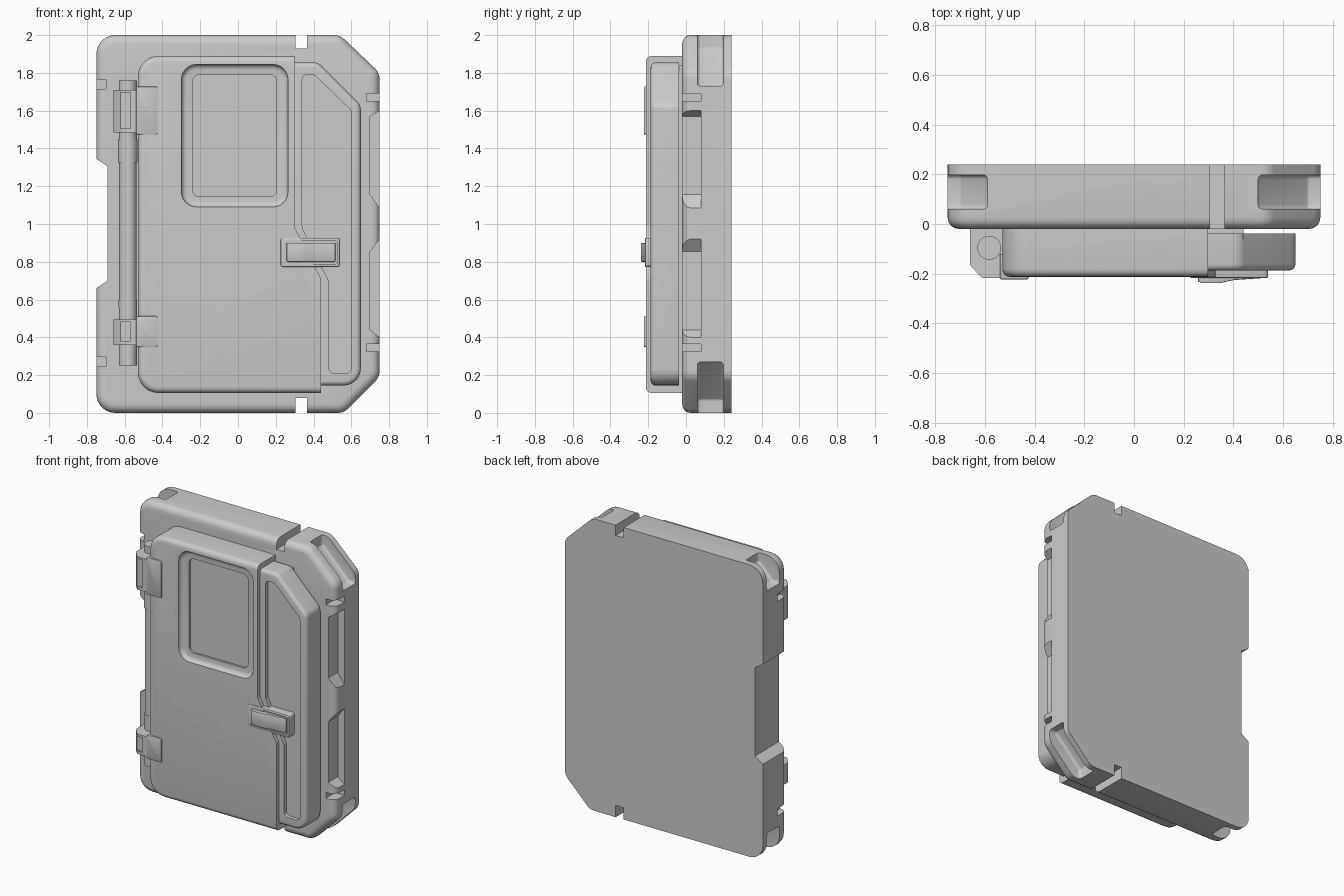
import bpy, bmesh, math
from mathutils import Vector

if "Cube" in bpy.data.objects:
    bpy.data.objects.remove(bpy.data.objects["Cube"])


def fillet(pts, n=6):
    """Round polygon corners given as (u, v, radius)."""
    out = []
    for i, p in enumerate(pts):
        c = Vector(p[:2])
        r = p[2] if len(p) > 2 else 0
        if r == 0:
            out.append(c)
            continue
        d1 = (Vector(pts[i - 1][:2]) - c).normalized()
        d2 = (Vector(pts[(i + 1) % len(pts)][:2]) - c).normalized()
        half = d1.angle(d2) / 2
        centre = c + (d1 + d2).normalized() * (r / math.sin(half))
        a = c + d1 * (r / math.tan(half)) - centre
        b = c + d2 * (r / math.tan(half)) - centre
        sweep = a.angle(b)
        for k in range(n + 1):
            t = k / n
            out.append(centre + (a * math.sin((1 - t) * sweep) + b * math.sin(t * sweep)) / math.sin(sweep))
    return out


def rect(x0, x1, z0, z1, r=0):
    return [(x0, z0, r), (x1, z0, r), (x1, z1, r), (x0, z1, r)]


def prism(name, pts, lo, hi, axis='y', bevel=0, ends=('lo',), seg=4):
    """Extrude a rounded profile along y or z, rounding the chosen end rims."""
    put = (lambda p, w: (p.x, w, p.y)) if axis == 'y' else (lambda p, w: (p.x, p.y, w))
    outline = fillet(pts)
    bm = bmesh.new()
    a = [bm.verts.new(put(p, lo)) for p in outline]
    b = [bm.verts.new(put(p, hi)) for p in outline]
    caps = {'lo': bm.faces.new(a), 'hi': bm.faces.new(b[::-1])}
    n = len(a)
    for i in range(n):
        j = (i + 1) % n
        bm.faces.new((a[i], b[i], b[j], a[j]))
    bmesh.ops.recalc_face_normals(bm, faces=bm.faces)
    if bevel:
        edges = [e for k in ends for e in caps[k].edges]
        bmesh.ops.bevel(bm, geom=edges, offset=bevel, offset_type='OFFSET', segments=seg,
                        profile=0.5, affect='EDGES', clamp_overlap=False)
        bmesh.ops.recalc_face_normals(bm, faces=bm.faces)
    me = bpy.data.meshes.new(name)
    bm.to_mesh(me)
    bm.free()
    ob = bpy.data.objects.new(name, me)
    bpy.context.collection.objects.link(ob)
    return ob


def select(ob):
    bpy.ops.object.select_all(action='DESELECT')
    ob.select_set(True)
    bpy.context.view_layer.objects.active = ob


def cut(ob, *args, **kw):
    """Subtract a prism from an object."""
    c = prism('cutter', *args, **kw)
    c.hide_render = True
    m = ob.modifiers.new('cut', 'BOOLEAN')
    m.operation, m.solver, m.object = 'DIFFERENCE', 'EXACT', c
    select(ob)
    bpy.ops.object.modifier_apply(modifier=m.name)
    bpy.data.objects.remove(c, do_unlink=True)


# Wall frame block
body = prism('wall_frame', [(-.75, 0, .1), (.56, 0, .08), (.75, .19, .08), (.75, 1.8, .08),
                            (.54, 2, .08), (-.75, 2, .1)], -.02, .24, bevel=.045)
# Full-depth cuts: top and bottom notches, left grip cutout
cut(body, rect(.305, .365, 1.93, 2.1), -.2, .4)
cut(body, rect(.305, .365, -.1, .08), -.2, .4)
cut(body, [(-.85, .66), (-.75, .66), (-.69, .70), (-.69, 1.305), (-.75, 1.345), (-.85, 1.345)], -.2, .4)
# Right side recesses with sloped ends
for z0, z1, z2, z3 in ((1.085, 1.155, 1.57, 1.6), (.40, .44, .855, .92)):
    cut(body, [(.85, z0), (.75, z0), (.70, z1), (.70, z2), (.75, z3), (.85, z3)], -.2, .08)
# Small side slots
for z in (1.67, .345):
    cut(body, rect(.68, .85, z - .02, z + .02), -.2, .08)
for z in (1.74, .27):
    cut(body, rect(-.85, -.70, z - .025, z + .025), -.2, .08)
# Corner pockets, top and bottom
for f in (lambda z: z, lambda z: 2 - z):
    for pocket in ([(.95, 1.73), (.70, 1.73, .02), (.50, 1.93, .02), (.50, 2.2), (.95, 2.2)],
                   [(-.95, 1.83), (-.70, 1.83, .02), (-.59, 1.94, .02), (-.59, 2.2), (-.95, 2.2)]):
        cut(body, [(p[0], f(p[1]), *p[2:]) for p in pocket], .06, .198,
            bevel=.018, ends=('lo', 'hi'), seg=3)

# Main door slab, cut along the stepped seam
door = prism('door', [(-.53, .105, .11), (.8, .105), (.8, 1.89), (-.53, 1.89, .11)],
             -.213, -.015, bevel=.032)
cut(door, [(.44, 0), (1, 0), (1, 2), (.298, 2), (.298, .985, .04), (.44, .71, .04)], -.4, .2)
# Window recess and deeper pane
cut(door, rect(-.30, .265, 1.09, 1.845, .08), -.3, -.185, bevel=.028, ends=('hi',))
cut(door, rect(-.24, .205, 1.145, 1.79, .035), -.3, -.172)

# Chamfered side panel with long recess
panel = prism('side_panel', [(.25, .145), (.65, .145, .09), (.65, 1.63, .06), (.425, 1.855, .06),
                             (.25, 1.855)], -.187, -.038, bevel=.025)
cut(panel, [(.34, .98, .04), (.48, .70, .04), (.48, .21, .03), (.60, .21, .03), (.60, 1.60, .04),
            (.405, 1.79, .04), (.34, 1.79, .025)], -.3, -.16)
seal = prism('door_seal', [(.2, .16), (.44, .16), (.44, 1.84), (.2, 1.84)], -.06, -.015)

# Latch plate with pocket and tapered handle
plate = prism('latch_plate', rect(.225, .54, .772, .927, .015), -.217, -.16, bevel=.006, seg=2)
cut(plate, rect(.245, .525, .788, .911, .012), -.3, -.207)
handle = prism('latch_handle', [(.258, -.20), (.258, -.232, .005), (.275, -.238, .005),
                                (.345, -.238, .01), (.40, -.226, .02), (.515, -.218, .005), (.515, -.20)],
               .80, .90, axis='z', bevel=.004, ends=('lo', 'hi'), seg=2)


def rod(name, r, z0, z1):
    bpy.ops.mesh.primitive_cylinder_add(vertices=32, radius=r, depth=z1 - z0,
                                        location=(-.583, -.096, (z0 + z1) / 2))
    ob = bpy.context.object
    ob.name = name
    return ob


# Hinge rod and collars
parts = [rod('hinge_rod', .046, .50, 1.49), rod('hinge_collar_upper', .052, 1.325, 1.45),
         rod('hinge_collar_lower', .049, .56, .60), rod('hinge_pin_top', .048, 1.45, 1.76),
         rod('hinge_pin_bottom', .048, .25, .56)]

# Hinge brackets wrapping the rod
for tag, z0, z1 in (('upper', 1.485, 1.71), ('lower', .36, .495)):
    bracket = prism('hinge_bracket_' + tag,
                    [(-.66, -.015), (-.66, -.165, .02), (-.612, -.218, .02), (-.50, -.218),
                     (-.50, -.015)], z0, z1, axis='z')
    cut(bracket, rect(-.63, -.57, z0 + .02, z1 - .015), -.4, -.207)
    leaf = prism('hinge_leaf_' + tag, rect(-.54, -.425, z0 - .012, z1 + .018, .012),
                 -.223, -.12, bevel=.006, seg=2)
    parts += [bracket, leaf]

for ob in [body, door, panel, seal, plate, handle] + parts:
    select(ob)
    bpy.ops.object.shade_smooth_by_angle(angle=math.radians(32))
